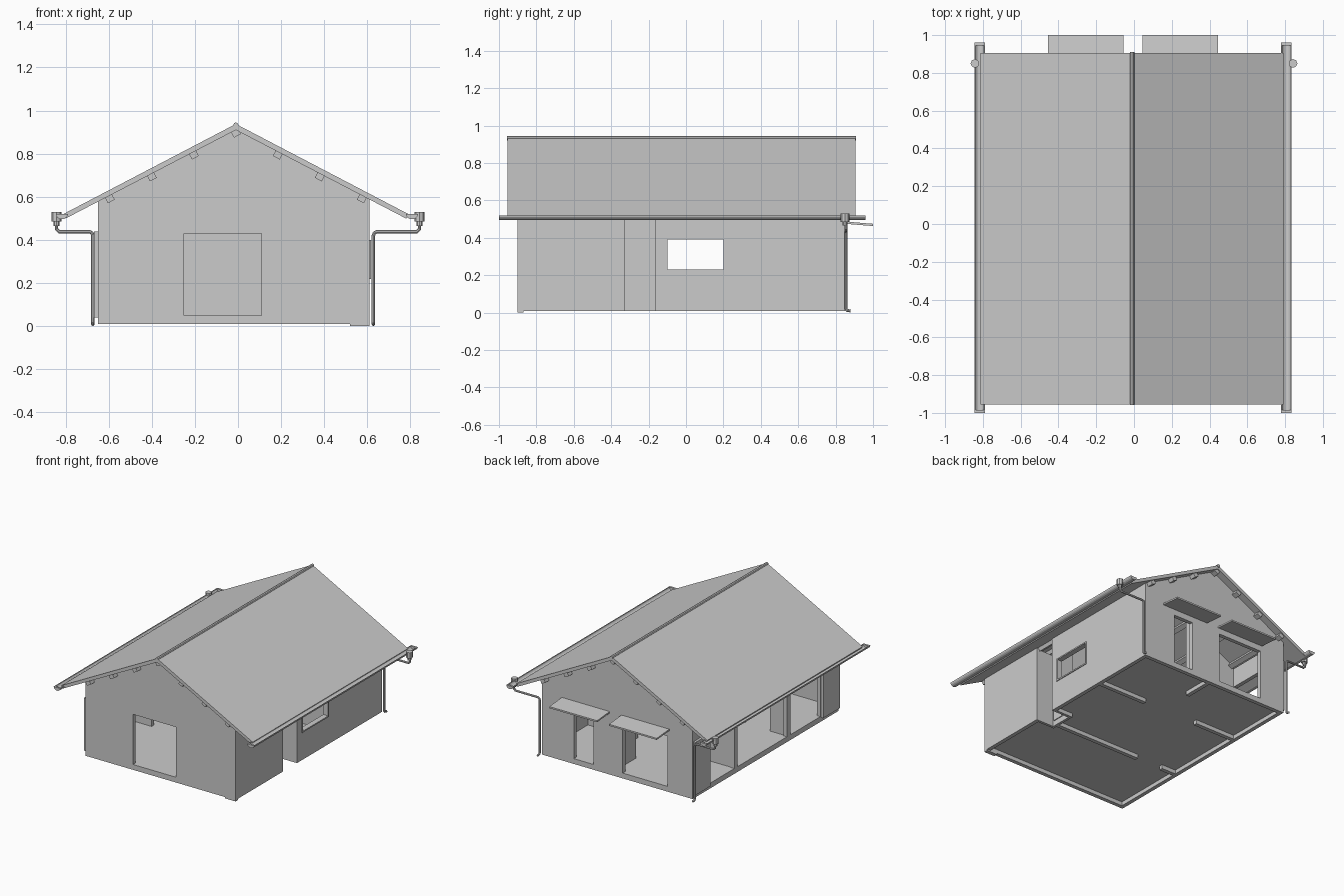
import bpy, bmesh, math
from mathutils import Vector

old = bpy.data.objects.get("Cube")
if old:
    bpy.data.objects.remove(old, do_unlink=True)

grey = bpy.data.materials.new("light_grey")
grey.use_nodes = True
grey.diffuse_color = (0.6, 0.6, 0.6, 1)
grey.node_tree.nodes["Principled BSDF"].inputs["Base Color"].default_value = (0.6, 0.6, 0.6, 1)

RIDGE_X, UNDER_Z, SLOPE, THICK = -0.01, 0.91, 0.52, 0.028
LEFT, RIGHT, FRONT, BACK, WALL = -0.65, 0.61, -0.9, 0.85, 0.03
BASE, FLOOR, HEAD = 0.01, 0.05, 0.43


def under(x):
    """Height of the roof underside."""
    return UNDER_Z - SLOPE * abs(x - RIDGE_X)


def prism(name, profile, y0, y1):
    """Extrude an x-z profile along y."""
    bm = bmesh.new()
    face = bm.faces.new([bm.verts.new((x, y0, z)) for x, z in profile])
    new = bmesh.ops.extrude_face_region(bm, geom=[face])["geom"]
    verts = [v for v in new if isinstance(v, bmesh.types.BMVert)]
    bmesh.ops.translate(bm, verts=verts, vec=(0, y1 - y0, 0))
    bmesh.ops.recalc_face_normals(bm, faces=bm.faces)
    mesh = bpy.data.meshes.new(name)
    bm.to_mesh(mesh)
    bm.free()
    mesh.materials.append(grey)
    ob = bpy.data.objects.new(name, mesh)
    bpy.context.collection.objects.link(ob)
    return ob


def box(name, x0, x1, y0, y1, z0, z1):
    return prism(name, [(x0, z0), (x1, z0), (x1, z1), (x0, z1)], y0, y1)


def cut(ob, *boxes):
    """Cut box-shaped openings out of an object."""
    for b in boxes:
        cutter = box("cutter", *b)
        mod = ob.modifiers.new("opening", "BOOLEAN")
        mod.operation, mod.solver, mod.object = "DIFFERENCE", "EXACT", cutter
        bpy.context.view_layer.objects.active = ob
        bpy.ops.object.modifier_apply(modifier=mod.name)
        bpy.data.objects.remove(cutter, do_unlink=True)


def gable_wall(name, x0, x1, y0, y1):
    """Wall across the house that reaches up to the roof."""
    top = [(x1, under(x1)), (x0, under(x0))]
    if x0 < RIDGE_X < x1:
        top.insert(1, (RIDGE_X, UNDER_Z))
    return prism(name, [(x0, BASE), (x1, BASE)] + top, y0, y1)


def tube(name, points, radius):
    """Round pipe along a path."""
    curve = bpy.data.curves.new(name, "CURVE")
    curve.dimensions, curve.bevel_depth, curve.bevel_resolution = "3D", radius, 2
    curve.use_fill_caps = True
    spline = curve.splines.new("POLY")
    spline.points.add(len(points) - 1)
    for p, co in zip(spline.points, points):
        p.co = (*co, 1)
    curve.materials.append(grey)
    ob = bpy.data.objects.new(name, curve)
    bpy.context.collection.objects.link(ob)
    bpy.ops.object.select_all(action="DESELECT")
    ob.select_set(True)
    bpy.context.view_layer.objects.active = ob
    bpy.ops.object.convert(target="MESH")
    bpy.ops.object.shade_smooth_by_angle()


# Outer walls
front = gable_wall("front_wall", LEFT, RIGHT, FRONT, FRONT + WALL)
cut(front, (-0.25, 0.11, -1, -0.8, FLOOR, HEAD))
back = gable_wall("back_wall", LEFT, RIGHT, BACK - WALL, BACK)
cut(back, (0.18, 0.345, 0.8, 0.9, FLOOR, HEAD), (-0.44, -0.065, 0.8, 0.9, FLOOR, HEAD))
open_side = box("open_side_wall", LEFT, LEFT + WALL, FRONT + WALL, BACK - WALL, BASE, under(LEFT))
cut(open_side, *[(-0.7, -0.6, y0, y1, FLOOR, HEAD)
                 for y0, y1 in ((-0.68, -0.32), (-0.28, 0.31), (0.35, 0.65))])
window_side = box("window_side_wall", RIGHT - WALL, RIGHT, FRONT + WALL, BACK - WALL, BASE, under(RIGHT))
cut(window_side, (0.5, 0.7, -0.11, 0.21, 0.22, 0.40), (0.5, 0.7, -0.33, -0.165, 0, 0.7))

# Floor with a notch for the entrance
floor = box("floor", LEFT + 0.01, RIGHT - 0.01, FRONT + 0.01, BACK - 0.01, 0.04, FLOOR)
cut(floor, (0.46, 0.7, -0.33, -0.165, 0, 0.2))

# Entrance recess
box("entrance_front_cheek", 0.44, RIGHT - WALL, -0.35, -0.33, BASE, 0.58)
box("entrance_back_cheek", 0.44, RIGHT - WALL, -0.165, -0.145, BASE, 0.58)
entrance = box("entrance_back", 0.44, 0.46, -0.33, -0.165, BASE, 0.58)
box("entrance_door", 0.458, 0.466, -0.32, -0.235, FLOOR, HEAD)
box("entrance_sidelight", 0.458, 0.463, -0.23, -0.17, FLOOR, HEAD)

# Inner walls
gable_wall("front_room_wall", -0.28, 0.44, -0.32, -0.29)
gable_wall("front_room_wall_end", LEFT + WALL, -0.5, -0.32, -0.29)
gable_wall("back_room_wall", 0.18, RIGHT - WALL, 0.315, 0.345)
gable_wall("back_room_wall_end", LEFT + WALL, -0.28, 0.315, 0.345)
box("back_partition", 0.0, 0.03, 0.6, BACK - WALL, BASE, 0.85)

# Window frame
for i, (y0, y1, z0, z1) in enumerate(((-0.11, 0.21, 0.22, 0.23), (-0.11, 0.21, 0.39, 0.40),
                                      (-0.11, -0.10, 0.23, 0.39), (0.20, 0.21, 0.23, 0.39))):
    box(f"window_frame_{i}", RIGHT - WALL - 0.005, RIGHT + 0.006, y0, y1, z0, z1)

# Sliding shutters parked beside the openings
box("front_shutter", LEFT - 0.018, LEFT, -0.89, -0.69, 0.04, 0.44)
box("back_shutter", LEFT - 0.018, LEFT, 0.66, 0.84, 0.04, 0.44)

# Roof slabs
for name, s in (("left_roof", 1), ("right_roof", -1)):
    eave = RIDGE_X + s * 0.79
    z = under(eave)
    prism(name, [(RIDGE_X, UNDER_Z), (eave, z), (eave + s * 0.012, z + 0.02),
                 (RIDGE_X, UNDER_Z + THICK)], -0.955, 0.905)
tube("ridge_cap", [(RIDGE_X, -0.957, 0.933), (RIDGE_X, 0.91, 0.933)], 0.012)

# Purlins under the roof
for i in range(7):
    x = RIDGE_X + (i - 3) * 0.195
    tilt = math.atan(SLOPE) * (1 if i <= 3 else -1)
    c, s = math.cos(tilt), math.sin(tilt)
    w, h = 0.018, 0.016
    zc = under(x) - 0.013
    corners = [(-w, -h), (w, -h), (w, h), (-w, h)]
    prism(f"purlin_{i}", [(x + a * c - b * s, zc + a * s + b * c) for a, b in corners], -0.945, 0.895)

# Gutters, hoppers and downpipes
for name, s, wall_x in (("left", 1, 0.628), ("right", -1, -0.673)):
    gx = RIDGE_X / 2 + s * 0.812
    arc = [math.pi * k / 8 for k in range(9)]
    outer = [(gx + 0.028 * math.cos(t), 0.52 - 0.024 * math.sin(t)) for t in arc]
    inner = [(gx + 0.023 * math.cos(t), 0.52 - 0.019 * math.sin(t)) for t in reversed(arc)]
    prism(f"{name}_gutter", outer + inner, -1.0, 0.96)
    for end, y in (("front", -1.0), ("back", 0.945)):
        prism(f"{name}_gutter_{end}_cap", outer, y, y + 0.015)
    hx = s * 0.842
    tube(f"{name}_hopper", [(hx, BACK, 0.53), (hx, BACK, 0.485)], 0.023)
    tube(f"{name}_hopper_neck", [(hx, BACK, 0.485), (hx, BACK, 0.465)], 0.013)
    py = BACK + 0.005
    tube(f"{name}_downpipe", [
        (hx, py, 0.48), (hx, py, 0.45), (hx - s * 0.012, py, 0.438),
        (wall_x + s * 0.015, py, 0.438), (wall_x + s * 0.004, py, 0.432), (wall_x, py, 0.42),
        (wall_x, py, 0.02), (wall_x, py + 0.006, 0.012), (wall_x, py + 0.025, 0.009)], 0.008)

# Awnings over the back openings
for name, x0, x1 in (("left_awning", 0.045, 0.445), ("right_awning", -0.455, -0.055)):
    ob = box(name, x0, x1, BACK - 0.01, 1.0, 0.463, 0.475)
    for v in ob.data.vertices:
        if v.co.y < 0.9:
            v.co.z += 0.013

# Low corner step at the front
box("front_corner_step", 0.52, 0.61, FRONT, FRONT + WALL, 0.0, BASE)
